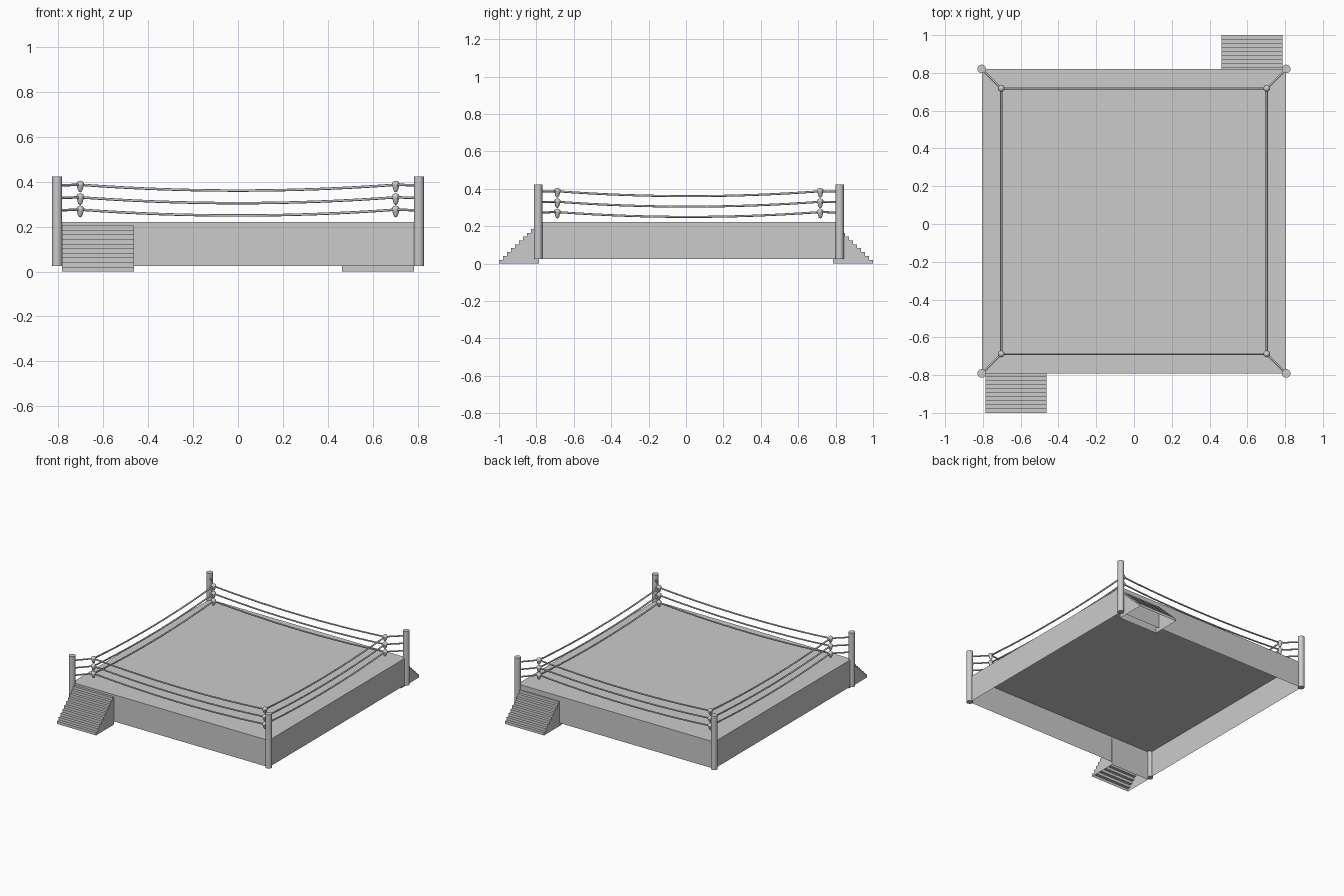
import bpy
import bmesh
from math import radians
from mathutils import Vector

cube = bpy.data.objects.get("Cube")
if cube:
    bpy.data.objects.remove(cube)

HALF = 0.806          # platform half width
YC = 0.015            # platform centre in y
ROPE = 0.703          # rope square half width
BASE, DECK, POST_TOP = 0.024, 0.222, 0.423
LEVELS = {"lower": 0.276, "middle": 0.331, "upper": 0.387}
CORNERS = {"front_right": (-1, -1), "front_left": (1, -1),
           "back_left": (1, 1), "back_right": (-1, 1)}

grey = bpy.data.materials.new("plain grey")
grey.use_nodes = True
colour = (0.6, 0.6, 0.6, 1)
grey.diffuse_color = colour
grey.node_tree.nodes["Principled BSDF"].inputs["Base Color"].default_value = colour


def add_object(name, bm, smooth=False):
    """Turn a bmesh into a named, coloured object."""
    bmesh.ops.recalc_face_normals(bm, faces=bm.faces)
    mesh = bpy.data.meshes.new(name)
    bm.to_mesh(mesh)
    bm.free()
    mesh.materials.append(grey)
    obj = bpy.data.objects.new(name, mesh)
    bpy.context.collection.objects.link(obj)
    if smooth:
        select_only(obj)
        bpy.ops.object.shade_smooth_by_angle(angle=radians(40))
    return obj


def select_only(obj):
    bpy.ops.object.select_all(action="DESELECT")
    obj.select_set(True)
    bpy.context.view_layer.objects.active = obj


def tube(name, points, radius):
    """Round cord following the points."""
    curve = bpy.data.curves.new(name, "CURVE")
    curve.dimensions = "3D"
    curve.bevel_depth = radius
    curve.bevel_resolution = 2
    curve.use_fill_caps = True
    spline = curve.splines.new("POLY")
    spline.points.add(len(points) - 1)
    for target, point in zip(spline.points, points):
        target.co = (*point, 1)
    obj = bpy.data.objects.new(name, curve)
    bpy.context.collection.objects.link(obj)
    curve.materials.append(grey)
    select_only(obj)
    bpy.ops.object.convert(target="MESH")
    bpy.ops.object.shade_smooth_by_angle(angle=radians(50))


def corner(signs, half, z):
    return Vector((signs[0] * half, YC + signs[1] * half, z))


# Platform: top and four skirts, open underneath
bm = bmesh.new()
bmesh.ops.create_cube(bm, size=1)
bm.faces.ensure_lookup_table()
bottom = [f for f in bm.faces if f.calc_center_median().z < -0.4]
bmesh.ops.delete(bm, geom=bottom, context="FACES")
bmesh.ops.scale(bm, vec=(2 * HALF, 2 * HALF, DECK - BASE), verts=bm.verts)
bmesh.ops.translate(bm, vec=(0, YC, (DECK + BASE) / 2), verts=bm.verts)
platform = add_object("platform", bm)
# keep the normals facing outwards on the open shell
for poly in platform.data.polygons:
    if poly.normal.dot(poly.center - Vector((0, YC, BASE))) < 0:
        poly.flip()


# Stairs: stepped profile between two sides, open underneath
def stairs(name, side):
    steps, rise, start, end = 10, 0.0206, 1.0, 0.787
    run = (start - end) / steps
    profile = [(start, 0)]
    for i in range(steps):
        profile += [(start - i * run, (i + 1) * rise),
                    (start - (i + 1) * run, (i + 1) * rise)]
    profile.append((end, 0))
    bm = bmesh.new()
    rows = [[bm.verts.new((side * x, side * y, z)) for y, z in profile]
            for x in (0.464, 0.785)]
    for row in rows:
        bm.faces.new(row)
    for i in range(len(profile) - 1):
        bm.faces.new((rows[0][i], rows[0][i + 1], rows[1][i + 1], rows[1][i]))
    add_object(name, bm)


stairs("front_stairs", -1)
stairs("back_stairs", 1)

# Corner posts, turnbuckles and the ties joining them
for label, signs in CORNERS.items():
    bm = bmesh.new()
    bmesh.ops.create_cone(bm, cap_ends=True, segments=24, radius1=0.0225,
                          radius2=0.0225, depth=POST_TOP - BASE)
    bmesh.ops.translate(bm, vec=corner(signs, HALF, (POST_TOP + BASE) / 2),
                        verts=bm.verts)
    add_object(label + "_post", bm, smooth=True)

    for level, z in LEVELS.items():
        bm = bmesh.new()
        bmesh.ops.create_uvsphere(bm, u_segments=16, v_segments=10, radius=0.018)
        # pull the lower half into a drop
        for v in bm.verts:
            if v.co.z < 0:
                v.co.z *= 1.9
                v.co.x *= 0.8
                v.co.y *= 0.8
        bmesh.ops.translate(bm, vec=corner(signs, ROPE, z), verts=bm.verts)
        add_object(f"{label}_{level}_turnbuckle", bm, smooth=True)
        tube(f"{label}_{level}_tie",
             [corner(signs, ROPE, z), corner(signs, HALF, z - 0.003)], 0.0055)

# Sagging ropes between neighbouring turnbuckles
labels = list(CORNERS)
SEGMENTS, SAG = 16, 0.026
for i, label in enumerate(labels):
    following = labels[(i + 1) % len(labels)]
    for level, z in LEVELS.items():
        a = corner(CORNERS[label], ROPE, z)
        b = corner(CORNERS[following], ROPE, z)
        path = []
        for s in range(SEGMENTS + 1):
            t = s / SEGMENTS
            path.append(a.lerp(b, t) - Vector((0, 0, SAG * 4 * t * (1 - t))))
        tube(f"{label}_to_{following}_{level}_rope", path, 0.0055)
